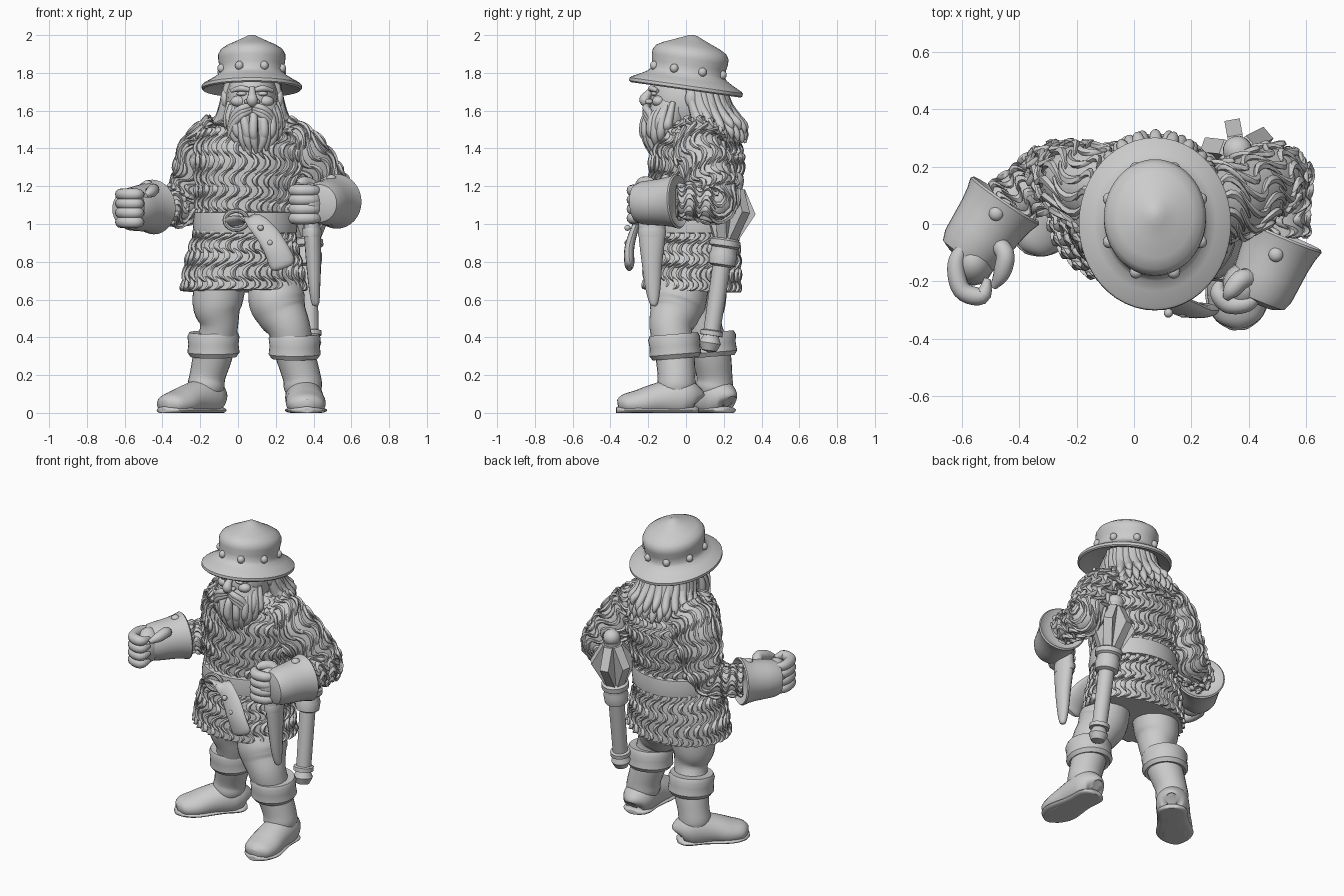
import bpy, bmesh, math
from math import sin, cos, pi, tau
from mathutils import Vector, Matrix

if "Cube" in bpy.data.objects:
    bpy.data.objects.remove(bpy.data.objects["Cube"])

GREY = bpy.data.materials.new("plain grey")
GREY.use_nodes = True
GREY.diffuse_color = (.6, .6, .6, 1)
GREY.node_tree.nodes["Principled BSDF"].inputs["Base Color"].default_value = (.6, .6, .6, 1)


def finish(name, verts, faces, matrix=Matrix(), sharp=40):
    """Turn raw geometry into a smooth shaded object."""
    mesh = bpy.data.meshes.new(name)
    mesh.from_pydata([matrix @ Vector(v) for v in verts], [], faces)
    bm = bmesh.new()
    bm.from_mesh(mesh)
    bmesh.ops.remove_doubles(bm, verts=bm.verts, dist=.0001)
    bmesh.ops.recalc_face_normals(bm, faces=bm.faces)
    bm.to_mesh(mesh)
    bm.free()
    mesh.shade_smooth()
    mesh.set_sharp_from_angle(angle=math.radians(sharp))
    mesh.materials.append(GREY)
    obj = bpy.data.objects.new(name, mesh)
    bpy.context.collection.objects.link(obj)
    return obj


def surface(stations, ref=(1, 0, 0)):
    """Smooth tube through stations (x, y, z, radius, other radius)."""
    st = [Vector(s if len(s) == 5 else (*s, s[3])) for s in stations]
    last = len(st) - 1

    def at(u):
        t = min(max(u, 0), 1) * last
        i = min(int(t), last - 1)
        f = t - i
        p, q = st[i], st[i + 1]
        m = (q - st[max(i - 1, 0)]) / 2
        n = (st[min(i + 2, last)] - p) / 2
        return p + m * f + (3 * (q - p) - 2 * m - n) * f ** 2 + (2 * (p - q) + m + n) * f ** 3

    def point(u, v, lift=0):
        s = at(u)
        t = (at(u + .01).xyz - at(u - .01).xyz).normalized()
        a = Vector(ref)
        a = (a - t * a.dot(t)).normalized()
        b = t.cross(a)
        ra, rb = max(s[3], .001) + lift, max(s[4], .001) + lift
        return s.xyz + a * ra * cos(v * tau) + b * rb * sin(v * tau)
    return point, at


def grid(rings, sides):
    faces = [(i * sides + j, i * sides + (j + 1) % sides,
              (i + 1) * sides + (j + 1) % sides, (i + 1) * sides + j)
             for i in range(rings - 1) for j in range(sides)]
    return faces + [tuple(range(sides)), tuple(range((rings - 1) * sides, rings * sides))]


def loft(name, stations, sides=16, ref=(1, 0, 0), steps=5, floor=False):
    point, _ = surface(stations, ref)
    rings = (len(stations) - 1) * steps + 1
    verts = [point(i / (rings - 1), j / sides) for i in range(rings) for j in range(sides)]
    if floor:
        for v in verts:
            v.z = max(v.z, 0)
    return finish(name, verts, grid(rings, sides))


def lathe(name, profile, matrix, sides=32, sharp=40):
    verts = [(r * cos(j * tau / sides), r * sin(j * tau / sides), z)
             for r, z in profile for j in range(sides)]
    return finish(name, verts, grid(len(profile), sides), matrix, sharp)


def ball(name, centre, size, matrix=Matrix()):
    arc = [(sin(i * pi / 10), -cos(i * pi / 10)) for i in range(11)]
    return lathe(name, arc, matrix @ Matrix.LocRotScale(Vector(centre), None, Vector(size)), 16)


def along(start, end):
    """Frame at start whose z axis points to end."""
    d = Vector(end) - Vector(start)
    return Matrix.Translation(start) @ d.to_track_quat('Z', 'Y').to_matrix().to_4x4()


def mail(name, stations, ref=(1, 0, 0), pitch=.057):
    """Rows of bent links, curving one way and then the other."""
    point, at = surface(stations, ref)
    length = sum((Vector(a[:3]) - Vector(b[:3])).length for a, b in zip(stations, stations[1:]))
    rows = round(length / pitch)
    verts, faces, beads, sides = [], [], 7, 5
    for row in range(rows):
        s = at((row + .5) / rows)
        cols = max(8, round(pi * (s[3] + s[4]) / pitch))
        for col in range(cols):
            base = len(verts)
            for k in range(beads):
                f = k / (beads - 1) * 2 - 1
                u = (row + .5 + f * .68) / rows
                bend = (.5 - f * f) * .8 * (-1) ** row
                v = (col + bend + f * .22) / cols
                c = point(u, v, .002 + .009 * cos(f * pi / 2))
                n = (point(u, v, .05) - point(u, v)).normalized()
                side = (point(u, v + .01) - point(u, v)).normalized()
                r = .016 * (1 - .5 * f * f)
                verts += [c + side * r * cos(j * tau / sides) + n * r * .8 * sin(j * tau / sides)
                          for j in range(sides)]
            faces += [tuple(base + i for i in face) for face in grid(beads, sides)]
    return finish(name, verts, faces, sharp=60)


# Mail shirt with sleeves
torso = [(.03, .03, .645, .32, .245), (.03, .035, .8, .295, .24), (.035, .04, .95, .255, .225),
         (.04, .04, 1.05, .25, .215), (.05, .05, 1.2, .265, .23), (.06, .06, 1.38, .285, .235),
         (.07, .08, 1.5, .235, .19), (.07, .08, 1.58, .12, .12)]
right_arm = [(-.06, .12, 1.47, .13), (-.17, .14, 1.37, .135), (-.24, .17, 1.2, .11),
             (-.3, .16, 1.1, .1), (-.38, .11, 1.09, .085), (-.46, .06, 1.09, .08)]
left_arm = [(.2, .08, 1.46, .12), (.33, .08, 1.37, .13), (.45, .14, 1.21, .12),
            (.505, .16, 1.12, .105), (.51, .06, 1.12, .09), (.52, -.05, 1.12, .08)]
for part, path, ref in (("shirt", torso, (1, 0, 0)), ("right_sleeve", right_arm, (0, 1, 0)),
                        ("left_sleeve", left_arm, (1, 0, 0))):
    loft(part, path, 40, ref)
    mail(part + "_links", path, ref)

# Belt, buckle and hanging strap
belt = [(r, z) for z, r in ((.95, .9), (.952, .99), (1, 1.01), (1.06, .98), (1.065, .9))]
lathe("belt", belt, Matrix.Translation((.038, .04, 0)) @ Matrix.Diagonal((.275, .25, 1, 1)), 48)
strap = [(-.06, -.22, 1.01, .04, .014), (.07, -.25, 1.02, .05, .018), (.15, -.28, .95, .06, .022),
         (.2, -.3, .87, .065, .026), (.235, -.3, .79, .068, .026), (.245, -.3, .765, .04, .012)]
loft("belt_strap", strap)
for x, z in ((.12, .98), (.17, .9), (.2, .83)):
    ball("strap_stud", (x, -.31, z), (.016, .016, .016))
loft("buckle", [(-.01 + .06 * cos(a), -.235, 1.02 + .05 * sin(a), .012)
                for a in (i * tau / 10 for i in range(11))], 8, (0, 1, 0), 2)

# Legs, boot tops and boots
def leg(side, path, cuff, ankle, heading):
    loft(side + "_leg", path, 24)
    ring = [(.1, -.06), (.122, -.068), (.138, -.045), (.133, 0), (.138, .04), (.128, .062), (.1, .06)]
    lathe(side + "_boot_cuff", ring, Matrix.Translation(cuff) @ Matrix.Rotation(.08, 4, 'X'))
    ax, ay = ankle
    dx, dy = Vector(heading).normalized()

    def shoe(name, profile):
        loft(name, [(ax + dx * d, ay + dy * d, z, w, h) for d, z, w, h in profile],
             24, (-dy, dx, 0), floor=True)
    shoe(side + "_boot", [(-.108, .06, .03, .04), (-.095, .07, .07, .07), (-.05, .08, .095, .1),
                          (0, .08, .1, .11), (.1, .07, .1, .09), (.2, .05, .105, .075),
                          (.28, .045, .085, .055), (.315, .04, .03, .03)])
    shoe(side + "_sole", [(-.112, .014, .01, .008), (-.105, .014, .05, .018), (-.06, .014, .09, .022),
                          (.05, .014, .09, .022), (.2, .014, .112, .022), (.28, .014, .085, .022),
                          (.32, .014, .035, .018), (.325, .014, .01, .008)])

leg("right", [(-.09, .08, .72, .14), (-.11, .08, .57, .13), (-.1, .09, .46, .1), (-.13, .13, .32, .105),
              (-.16, .15, .2, .095), (-.17, .15, .13, .097), (-.17, .15, .06, .07)],
    (-.13, .13, .365), (-.175, .15), (-.68, -.72))
leg("left", [(.19, 0, .72, .13), (.205, -.04, .6, .15), (.23, -.06, .53, .135), (.27, -.08, .45, .113),
             (.3, -.06, .32, .105), (.335, -.05, .2, .1), (.345, -.05, .13, .1), (.35, -.05, .06, .07)],
    (.3, -.06, .355), (.35, -.045), (.05, -1))

# Gauntlets with curled fingers
flare = [(.09, .03), (.138, -.008), (.145, 0), (.134, .035), (.126, .08), (.12, .14), (.114, .2),
         (.1, .235), (.06, .25)]
def gauntlet(side, rim, wrist, palm, plan, low, thumb):
    lathe(side + "_gauntlet_cuff", flare, along(rim, wrist))
    middle = Vector(rim).lerp(Vector(wrist), .3)
    ball(side + "_cuff_rivet", middle + Vector((0, 0, .125)), (.026, .026, .02))
    ball(side + "_palm", palm, (.075, .085, .11))
    for k in range(4):
        loft(side + "_finger", [(x, y, low + k * .049, r) for (x, y), r in
                                zip(plan, (.02, .03, .032, .03, .012))], 12, (0, 0, 1))
    loft(side + "_thumb", thumb, 12, (0, 0, 1))

gauntlet("right", (-.45, .08, 1.09), (-.55, -.065, 1.08), (-.56, -.13, 1.08),
         [(-.59, -.07), (-.62, -.14), (-.6, -.23), (-.53, -.25), (-.51, -.19)], 1.01,
         [(-.5, -.05, 1.13, .03), (-.45, -.1, 1.18, .032), (-.46, -.17, 1.17, .03), (-.49, -.22, 1.15, .012)])
gauntlet("left", (.52, -.045, 1.12), (.435, -.25, 1.11), (.38, -.22, 1.11),
         [(.43, -.24), (.395, -.275), (.33, -.28), (.295, -.24), (.3, -.2)], 1.03,
         [(.42, -.2, 1.17, .03), (.38, -.19, 1.21, .035), (.34, -.23, 1.22, .03), (.32, -.26, 1.21, .012)])

# Sheathed dagger
loft("dagger_sheath", [(.39, -.18, 1.03, .045, .07), (.395, -.18, .93, .045, .07), (.4, -.18, .8, .04, .055),
                       (.405, -.175, .66, .03, .04), (.41, -.17, .58, .02, .022), (.41, -.17, .565, .005, .005)])
lathe("sheath_collar", [(.04, 0), (.072, 0), (.075, .03), (.07, .05), (.04, .05)],
      Matrix.Translation((.39, -.18, .93)) @ Matrix.Diagonal((.7, 1, 1, 1)))

# Flanged mace hung behind the left hip
mace = along((.385, .12, .32), (.36, .26, 1.26))
lathe("mace_handle", [(0, 0), (.04, .01), (.058, .05), (.04, .09), (.06, .09), (.06, .115), (.045, .12),
                      (.048, .46), (.07, .47), (.075, .52), (.068, .54), (.068, .56), (.082, .57),
                      (.082, .6), (.05, .62), (.05, .9), (0, .9)], mace, 24)
ball("mace_knob", (0, 0, .92), (.052, .052, .05), mace)
outline = [(0, .6), (.06, .6), (.135, .76), (.06, .88), (0, .88)]
for k in range(6):
    n = len(outline)
    finish("mace_flange", [(r, t, z) for t in (-.027, .027) for r, z in outline], grid(2, n),
           mace @ Matrix.Rotation(k * tau / 6 + pi / 6, 4, 'Z'))

# Head and face
ball("head", (.075, .01, 1.65), (.14, .2, .19))
loft("nose", [(.075, -.175, 1.72, .016), (.075, -.2, 1.69, .02), (.075, -.218, 1.655, .03),
              (.075, -.19, 1.63, .018)], 12)
for s in (-1, 1):
    def strand(name, points, ref=(0, 1, 0)):
        loft(name, [(.075 + s * x, y, z, r) for x, y, z, r in points], 12, ref)
    ball("nostril", (.075 + s * .026, -.195, 1.648), (.016, .02, .014))
    ball("cheek", (.075 + s * .07, -.145, 1.65), (.045, .035, .03))
    ball("eyelid", (.075 + s * .055, -.168, 1.69), (.028, .018, .012))
    strand("brow", [(.015, -.185, 1.71, .012), (.06, -.182, 1.718, .016), (.11, -.15, 1.705, .01)])
    ball("ear", (.075 + s * .145, .03, 1.665), (.022, .035, .05))
    for k in range(3):
        strand("moustache", [(.005, -.2, 1.625 - k * .012, .014), (.05, -.212, 1.615 - k * .018, .019),
                             (.095, -.19, 1.58 - k * .024, .018), (.13, -.165, 1.5 - k * .02, .006)])

# Beard: a solid core under two layers of locks
loft("beard_core", [(.08, -.07, 1.63, .13, .1), (.085, -.1, 1.55, .135, .11), (.09, -.12, 1.46, .115, .09),
                    (.095, -.14, 1.4, .05, .05)], 20)
for layer, locks in enumerate((11, 9)):
    for k in range(locks):
        f = k / (locks - 1) * 2 - 1
        a = f * 1.5
        sway = .008 * sin(k * 2.4 + layer)
        drop = 1.375 + .08 * f * f + .045 * layer
        x, y = sin(a), cos(a)
        loft("beard_lock", [(.08 + .125 * x, -.06 - .12 * y, 1.65 - .06 * y, .014),
                            (.083 + .14 * x, -.08 - (.125 + .01 * layer) * y, 1.56, .022),
                            (.088 + .128 * x + sway, -.09 - (.12 + .012 * layer) * y, (1.53 + drop) / 2, .024),
                            (.092 + .09 * x - sway, -.1 - .09 * y, drop, .006)], 10, (0, 1, 0), 4)

# Long hair sweeping over the shoulders and back
loft("hair_core", [(.075, .06, 1.74, .13, .14), (.075, .09, 1.62, .14, .14), (.075, .13, 1.52, .17, .15),
                   (.075, .15, 1.48, .15, .12)], 24)
for layer, locks in enumerate((17, 13)):
    for k in range(locks):
        a = -.25 + (pi + .5) * k / (locks - 1)
        x, y, wave = cos(a), sin(a), .012 * sin(k * 1.9 + layer)
        loft("hair_lock", [(.075 + .13 * x, .05 + .14 * y, 1.75, .02),
                           (.075 + .15 * x, .07 + .15 * y, 1.64, .024),
                           (.075 + .17 * x, .1 + .165 * y, 1.54 + .03 * layer, .026),
                           (.075 + .205 * x, .12 + .19 * y, 1.48 + .045 * layer + wave, .02),
                           (.075 + .2 * x, .12 + .2 * y, 1.44 + .05 * layer + wave, .005)], 10, (1, 1, 0), 4)

# Wide brimmed helmet with rivets
hat = Matrix.Translation((.073, 0, 1.725)) @ Matrix.Rotation(-.14, 4, 'X') @ Matrix.Diagonal((.265, .303, 1, 1))
lathe("helmet", [(0, .03), (.6, .025), (.8, .002), (.97, -.015), (1, -.008), (1, .008), (.97, .016), (.8, .042),
                 (.69, .062), (.65, .08), (.652, .115), (.672, .15), (.67, .175), (.62, .2), (.5, .221),
                 (.32, .243), (.15, .265), (.07, .276), (0, .278)], hat, 48)
for k in range(8):
    a = (k + .5) * tau / 8
    ball("helmet_rivet", (.65 * cos(a), .65 * sin(a), .09), (.085, .075, .024), hat)
